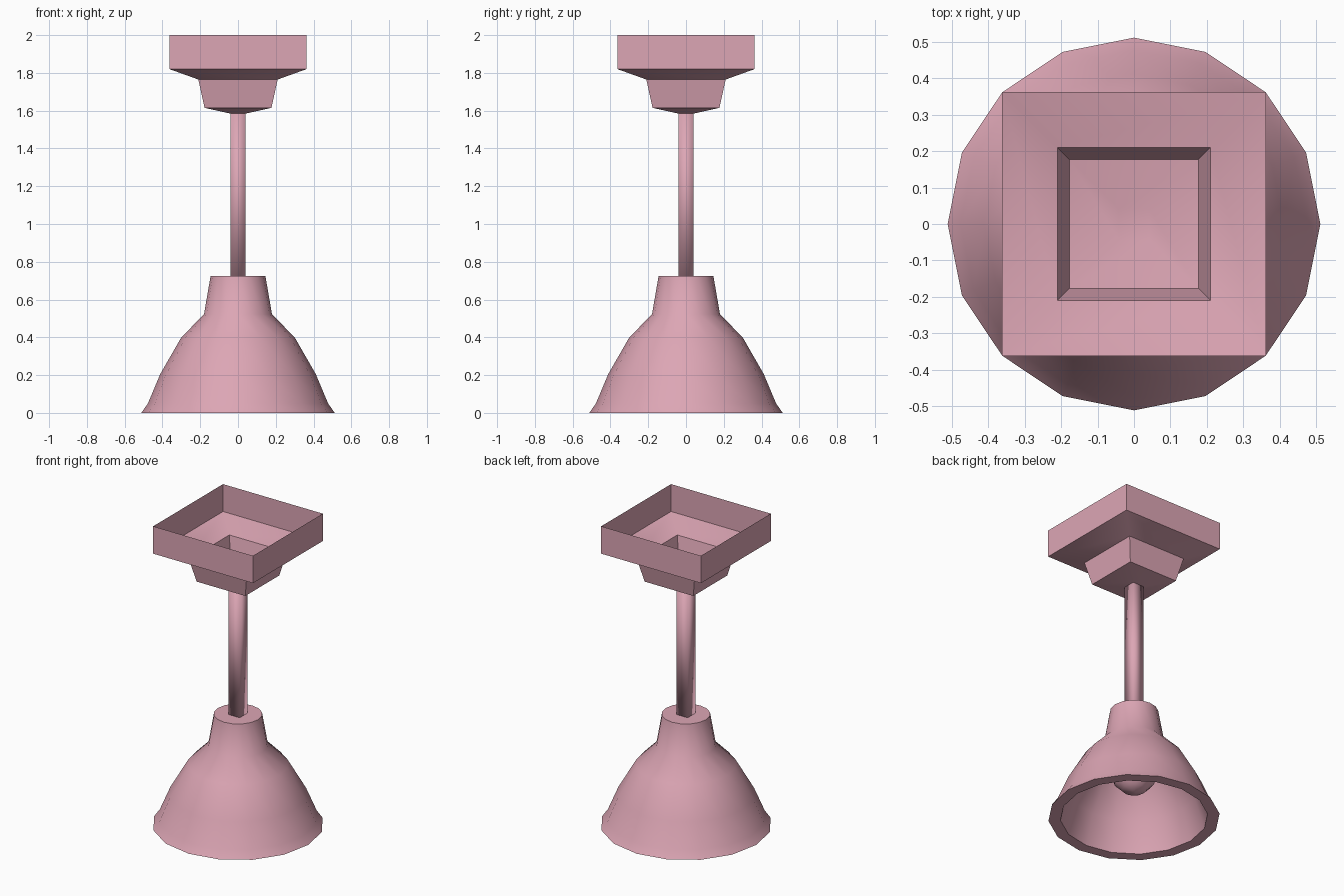
import bpy, bmesh, math

if "Cube" in bpy.data.objects:
    bpy.data.objects.remove(bpy.data.objects["Cube"])

pink = bpy.data.materials.new("pink")
pink.diffuse_color = (0.72, 0.38, 0.46, 1)
pink.use_nodes = True
pink.node_tree.nodes["Principled BSDF"].inputs["Base Color"].default_value = pink.diffuse_color


def lathe(name, profile, sides, start=0.0, cap_first=False, cap_last=False, loop=False, angle=35):
    """Stack rings of (radius, z) and bridge them into a surface."""
    bm = bmesh.new()
    rings = []
    for r, z in profile:
        rings.append([bm.verts.new((r * math.cos(start + math.tau * i / sides),
                                    r * math.sin(start + math.tau * i / sides), z))
                      for i in range(sides)])
    pairs = list(zip(rings, rings[1:]))
    if loop:
        pairs.append((rings[-1], rings[0]))
    for a, b in pairs:
        for i in range(sides):
            j = (i + 1) % sides
            bm.faces.new((a[i], b[i], b[j], a[j]))
    if cap_first:
        bm.faces.new(rings[0])
    if cap_last:
        bm.faces.new(rings[-1][::-1])
    bm.normal_update()
    mesh = bpy.data.meshes.new(name)
    bm.to_mesh(mesh)
    bm.free()
    mesh.materials.append(pink)
    obj = bpy.data.objects.new(name, mesh)
    bpy.context.collection.objects.link(obj)
    bpy.ops.object.select_all(action='DESELECT')
    obj.select_set(True)
    bpy.context.view_layer.objects.active = obj
    bpy.ops.object.shade_smooth_by_angle(angle=math.radians(angle))
    return obj


def square(profile):
    """Turn half-widths into corner radii for four-sided lathes."""
    return [(h * math.sqrt(2), z) for h, z in profile]


# Open-topped stepped ceiling mount
lathe("ceiling_mount", square([(0.363, 2.0), (0.363, 1.82), (0.21, 1.765),
                               (0.177, 1.615), (0.042, 1.585)]),
      4, math.pi / 4, cap_last=True)

# Square hanging rod
lathe("hanging_rod", square([(0.04, 1.585), (0.04, 0.72)]), 4, math.pi / 4,
      cap_first=True, cap_last=True, angle=95)

# Bell shade: outer skin, flat rim, then inner skin
lathe("lamp_shade", [(0.145, 0.725), (0.18, 0.522), (0.30, 0.40), (0.412, 0.205),
                     (0.477, 0.05), (0.512, 0.0), (0.44, 0.0), (0.38, 0.19),
                     (0.27, 0.375), (0.15, 0.50)],
      16, cap_first=True, cap_last=True)

# Bulb with a neck reaching the shade's inner top
cz, r = 0.31, 0.14
ball = [(r * math.sin(t), cz + r * math.cos(t))
        for t in (math.radians(a) for a in (35, 60, 90, 120, 150, 175))]
lathe("bulb", [(0.06, 0.505)] + ball, 12, cap_first=True, cap_last=True, angle=60)
